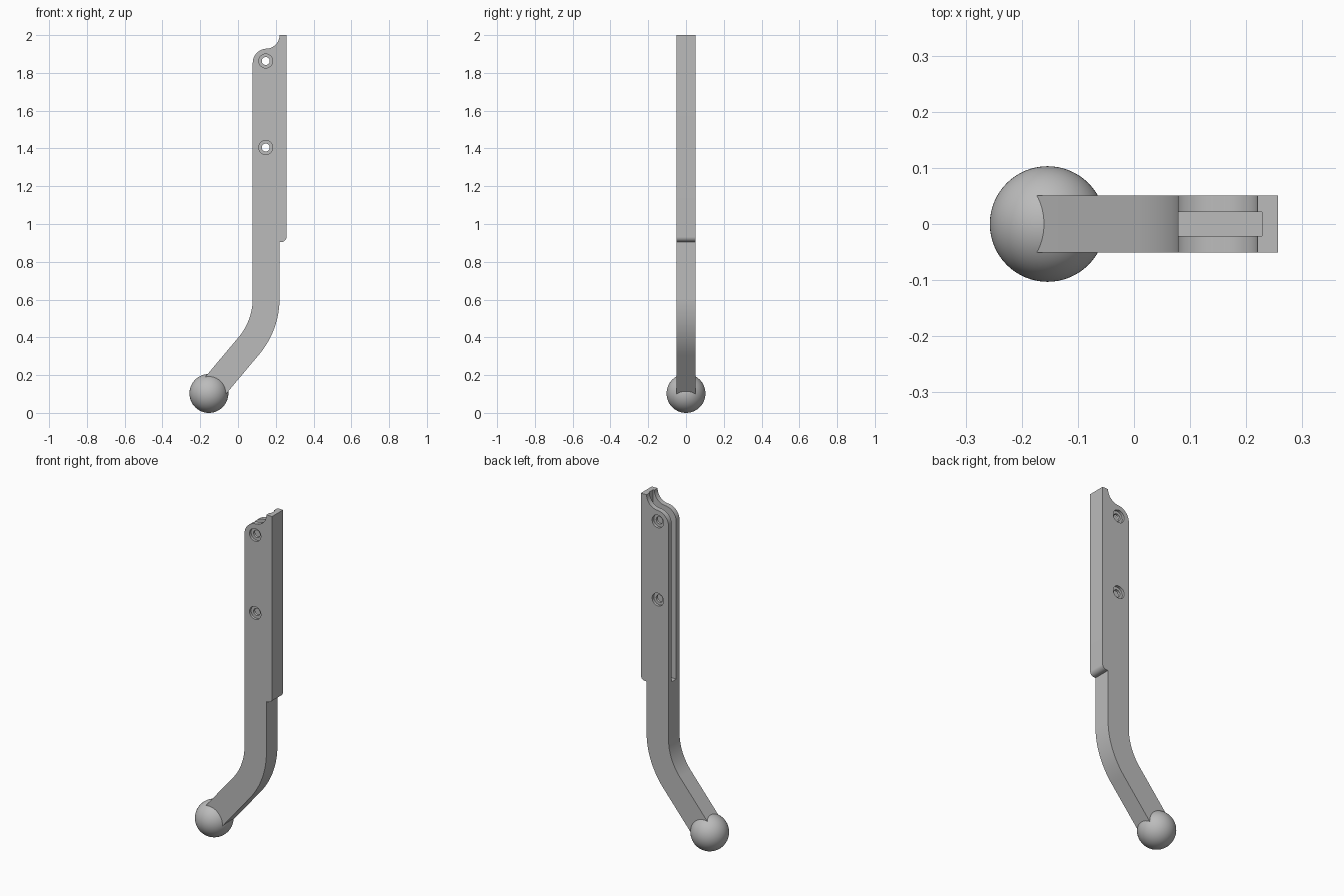
import bpy, bmesh
from math import cos, sin, radians, tan, pi
from mathutils import Matrix

if "Cube" in bpy.data.objects:
    bpy.data.objects.remove(bpy.data.objects["Cube"])

steel = bpy.data.materials.new("satin grey")
steel.use_nodes = True
GREY = (0.5, 0.5, 0.5, 1)
steel.diffuse_color = GREY
steel.node_tree.nodes["Principled BSDF"].inputs["Base Color"].default_value = GREY

HALF = 0.051                       # half thickness of the bar
LEFT, RIGHT, LIP = 0.078, 0.22, 0.257
BALL_X, BALL_Z, BALL_R = -0.154, 0.103, 0.103


def finish(name, bm):
    bmesh.ops.recalc_face_normals(bm, faces=bm.faces)
    mesh = bpy.data.meshes.new(name)
    bm.to_mesh(mesh)
    bm.free()
    mesh.materials.append(steel)
    obj = bpy.data.objects.new(name, mesh)
    bpy.context.collection.objects.link(obj)
    return obj


def activate(obj):
    bpy.ops.object.select_all(action='DESELECT')
    obj.select_set(True)
    bpy.context.view_layer.objects.active = obj


def arc(cx, cz, r, start, end, steps=16):
    angles = [radians(start + (end - start) * i / steps) for i in range(steps + 1)]
    return [(cx + r * cos(a), cz + r * sin(a)) for a in angles]


def cylinder(name, x, y, z, r, depth):
    bm = bmesh.new()
    bmesh.ops.create_cone(bm, cap_ends=True, segments=40, radius1=r, radius2=r, depth=depth,
                          matrix=Matrix.Translation((x, y, z)) @ Matrix.Rotation(pi / 2, 4, 'X'))
    return finish(name, bm)


def box(name, lo, hi):
    bm = bmesh.new()
    bmesh.ops.create_cube(bm, size=1)
    for v in bm.verts:
        v.co = [(a + b) / 2 + c * (b - a) for a, b, c in zip(lo, hi, v.co)]
    return finish(name, bm)


def cut(target, cutter):
    activate(target)
    mod = target.modifiers.new("cut", 'BOOLEAN')
    mod.operation, mod.solver, mod.object = 'DIFFERENCE', 'EXACT', cutter
    bpy.ops.object.modifier_apply(modifier=mod.name)
    bpy.data.objects.remove(cutter)


# Bent bar: side profile running from the ball up and around
bend = 40
mid = (LEFT + RIGHT) / 2
half_w = (RIGHT - LEFT) / 2
bend_r = 0.39
corner_z = BALL_Z + (mid - BALL_X) * tan(radians(90 - bend))
bend_z = corner_z + bend_r * tan(radians(bend / 2))
bend_x = mid - bend_r
nx, nz = half_w * cos(radians(bend)), half_w * sin(radians(bend))

profile = [(BALL_X + nx, BALL_Z - nz)]
profile += arc(bend_x, bend_z, bend_r + half_w, -bend, 0, 24)
profile += [(RIGHT, 0.905)]
profile += arc(LIP - 0.027, 0.932, 0.027, -90, 0, 10)
profile += [(LIP, 2.0)]
profile += arc(RIGHT - 0.072, 2.0, 0.072, 0, -90)
profile += arc(LEFT + 0.075, 1.853, 0.075, 90, 180)[1:]
profile += arc(bend_x, bend_z, bend_r - half_w, 0, -bend, 24)
profile += [(BALL_X - nx, BALL_Z + nz)]

bm = bmesh.new()
face = bm.faces.new([bm.verts.new((x, -HALF, z)) for x, z in profile])
side = bmesh.ops.extrude_face_region(bm, geom=[face])
bmesh.ops.translate(bm, vec=(0, 2 * HALF, 0),
                    verts=[g for g in side["geom"] if isinstance(g, bmesh.types.BMVert)])
bar = finish("lever_bar", bm)

# Long blade slot open at the top and along one edge
cut(bar, box("slot_cutter", (-0.1, -0.021, 0.93), (0.228, 0.021, 2.1)))

# Two through holes, counterbored on both faces
for z in (1.405, 1.863):
    cut(bar, cylinder("hole_cutter", 0.147, 0, z, 0.021, 0.3))
    for s in (-1, 1):
        cut(bar, cylinder("bore_cutter", 0.147, s * (HALF + 0.035), z, 0.037, 0.1))

# Ball at the lower end
bm = bmesh.new()
bmesh.ops.create_uvsphere(bm, u_segments=64, v_segments=32, radius=BALL_R,
                          matrix=Matrix.Translation((BALL_X, 0, BALL_Z)))
ball = finish("ball_end", bm)

for obj in (bar, ball):
    activate(obj)
    bpy.ops.object.shade_smooth_by_angle(angle=radians(30))
